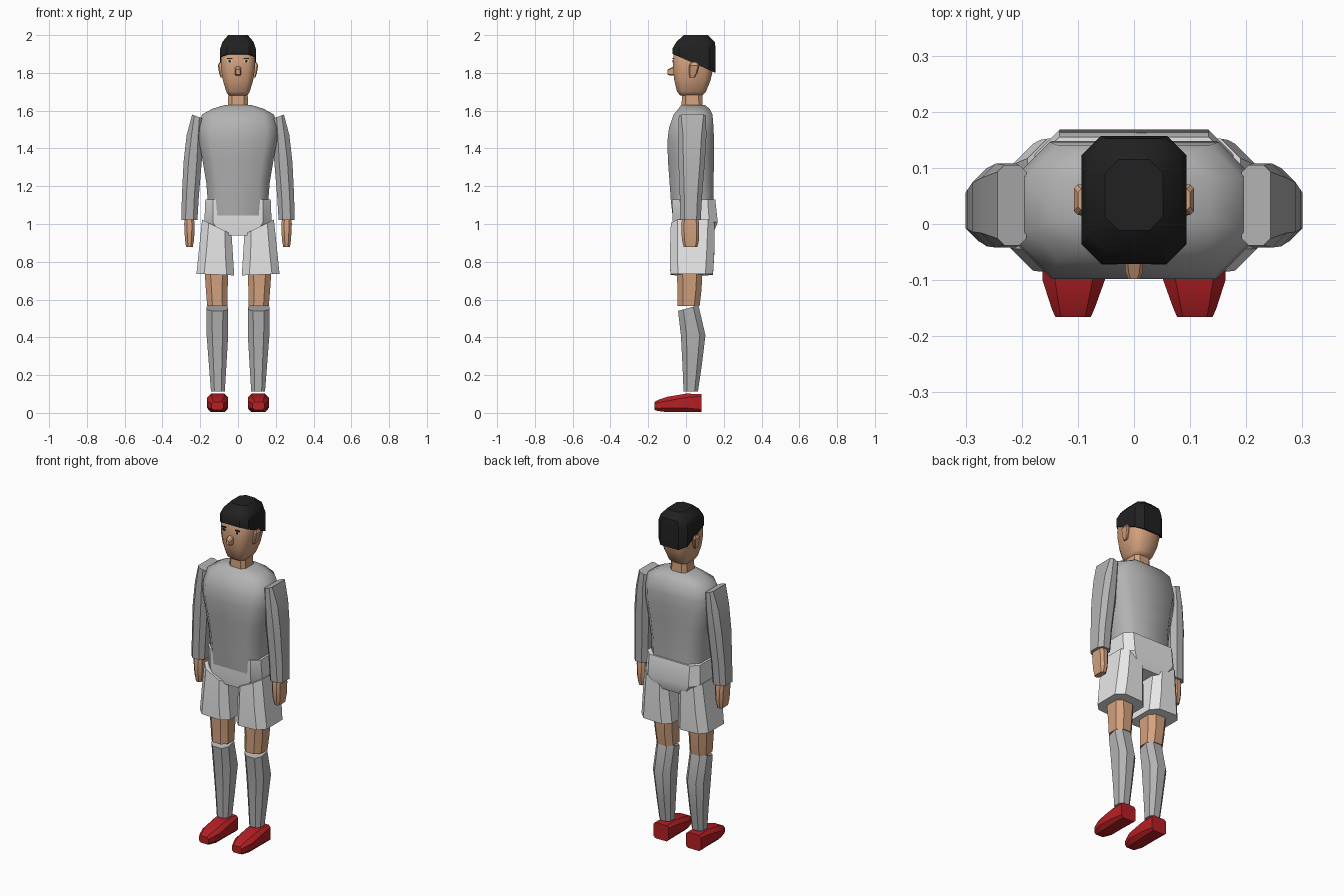
import bpy, bmesh, math


def material(name, color):
    m = bpy.data.materials.new(name)
    m.diffuse_color = (*color, 1)
    return m


SKIN = material("skin", (0.66, 0.36, 0.21))
GREY = material("grey cloth", (0.45, 0.45, 0.45))
WHITE = material("white cloth", (0.80, 0.80, 0.80))
RED = material("red shoe", (0.46, 0.014, 0.018))
BLACK = material("black hair", (0.015, 0.015, 0.015))
EYE = material("eye white", (0.75, 0.72, 0.68))


def loft(name, rings, mat, side=1, axis="z", angle=30):
    """Skin chamfered rings: (t, a0, a1, b0, b1, chamfer, tilt_a, tilt_b)."""
    bm = bmesh.new()
    loops = []
    for ring in rings:
        t, a0, a1, b0, b1, c, ta, tb = (tuple(ring) + (0, 0, 0))[:8]
        pts = [(a0 + c, b0), (a1 - c, b0), (a1, b0 + c), (a1, b1 - c),
               (a1 - c, b1), (a0 + c, b1), (a0, b1 - c), (a0, b0 + c)]
        loop = []
        for a, b in pts:
            h = t + ta * (a - (a0 + a1) / 2) + tb * (b - (b0 + b1) / 2)
            co = (a, b, h) if axis == "z" else (a, h, b)
            loop.append(bm.verts.new((co[0] * side, co[1], co[2])))
        loops.append(loop)
    for lo, hi in zip(loops, loops[1:]):
        for i in range(8):
            j = (i + 1) % 8
            bm.faces.new((lo[i], lo[j], hi[j], hi[i]))
    bm.faces.new(loops[0][::-1])
    bm.faces.new(loops[-1])
    bmesh.ops.recalc_face_normals(bm, faces=bm.faces)
    me = bpy.data.meshes.new(name)
    bm.to_mesh(me)
    bm.free()
    me.materials.append(mat)
    for p in me.polygons:
        p.use_smooth = True
    me.set_sharp_from_angle(angle=math.radians(angle))
    ob = bpy.data.objects.new(name, me)
    bpy.context.collection.objects.link(ob)
    return ob


# Shirt body
loft("shirt", [
    (1.01, -.16, .16, -.067, .145, .05),
    (1.12, -.16, .16, -.08, .145, .05),
    (1.22, -.168, .168, -.087, .146, .055),
    (1.34, -.188, .188, -.096, .148, .06),
    (1.44, -.207, .207, -.098, .148, .06),
    (1.51, -.21, .21, -.09, .146, .06),
    (1.58, -.19, .19, -.065, .14, .055),
    (1.61, -.135, .135, -.04, .125, .045),
    (1.63, -.07, .07, -.025, .1, .03)], GREY, angle=50)

# Pelvis part of the shorts
loft("shorts_waist", [
    (.94, -.13, .13, -.06, .14, .04),
    (1.01, -.178, .178, -.07, .168, .045),
    (1.13, -.173, .173, -.074, .155, .04)], WHITE)

# Neck and head
loft("neck", [(1.58, -.055, .055, -.025, .09, .02),
              (1.72, -.05, .05, -.02, .085, .02)], SKIN)
loft("head", [
    (1.68, -.05, .05, -.03, .085, .02),
    (1.70, -.062, .062, -.047, .105, .025),
    (1.76, -.08, .08, -.062, .13, .032),
    (1.82, -.089, .089, -.068, .143, .035),
    (1.89, -.09, .09, -.067, .148, .035),
    (1.95, -.07, .07, -.045, .13, .03)], SKIN, angle=50)
loft("hair", [
    (1.85, -.094, .094, -.071, .157, .035, 0, -.44),
    (1.93, -.094, .094, -.071, .157, .035),
    (1.965, -.082, .082, -.05, .152, .033),
    (2.0, -.052, .052, -.012, .115, .025)], BLACK, angle=35)
loft("nose", [(-.055, -.017, .017, 1.785, 1.84, .006),
              (-.085, -.016, .016, 1.785, 1.825, .006),
              (-.098, -.011, .011, 1.792, 1.818, .005)], SKIN, axis="y")

# Paired parts
for s, tag in ((1, "right"), (-1, "left")):
    # Face details
    loft(tag + "_ear", [(1.775, .075, .092, .02, .045, .004),
                        (1.80, .075, .1, .015, .06, .006),
                        (1.84, .075, .107, .017, .07, .006),
                        (1.855, .075, .1, .025, .062, .006)], SKIN, s)
    loft(tag + "_eye", [(-.070, .033, .055, 1.855, 1.869, .004),
                        (-.064, .033, .055, 1.855, 1.869, .004)],
         EYE, s, "y")
    loft(tag + "_pupil", [(-.072, .038, .05, 1.855, 1.869, .003),
                          (-.064, .038, .05, 1.855, 1.869, .003)],
         BLACK, s, "y")
    loft(tag + "_eyebrow", [(-.072, .03, .058, 1.873, 1.880, .002),
                            (-.064, .03, .058, 1.873, 1.880, .002)],
         BLACK, s, "y")

    # Arm
    loft(tag + "_sleeve", [
        (1.02, .215, .30, -.03, .078, .022),
        (1.15, .207, .297, -.033, .085, .024),
        (1.33, .192, .288, -.04, .1, .026),
        (1.47, .185, .272, -.042, .108, .026),
        (1.57, .192, .243, -.038, .105, .012, .35)], GREY, s)
    loft(tag + "_hand", [
        (.877, .24, .275, -.012, .06, .01),
        (.92, .232, .281, -.022, .07, .014),
        (1.0, .23, .285, -.025, .07, .014),
        (1.05, .235, .28, -.015, .06, .014)], SKIN, s)

    # Leg
    loft(tag + "_shorts_leg", [
        (.732, .02, .22, -.083, .143, .04, .04),
        (.85, .027, .207, -.085, .15, .04, .15),
        (.985, .034, .19, -.08, .152, .035, .5)], WHITE, s)
    loft(tag + "_thigh", [
        (.565, .055, .163, -.045, .072, .028),
        (.65, .055, .17, -.045, .082, .03),
        (.80, .05, .18, -.05, .09, .03)], SKIN, s)
    loft(tag + "_sock", [
        (.112, .07, .143, -.013, .063, .018),
        (.24, .062, .153, -.018, .082, .024),
        (.41, .052, .166, -.027, .103, .03),
        (.555, .052, .166, -.042, .066, .028, 0, .28)], GREY, s)

    # Shoe
    loft(tag + "_shoe", [
        (.082, .057, .157, .006, .1, .012),
        (.0, .052, .163, .006, .102, .02),
        (-.1, .052, .163, .004, .085, .022),
        (-.15, .07, .147, .01, .068, .014),
        (-.166, .077, .14, .016, .058, .01)], RED, s, "y")
